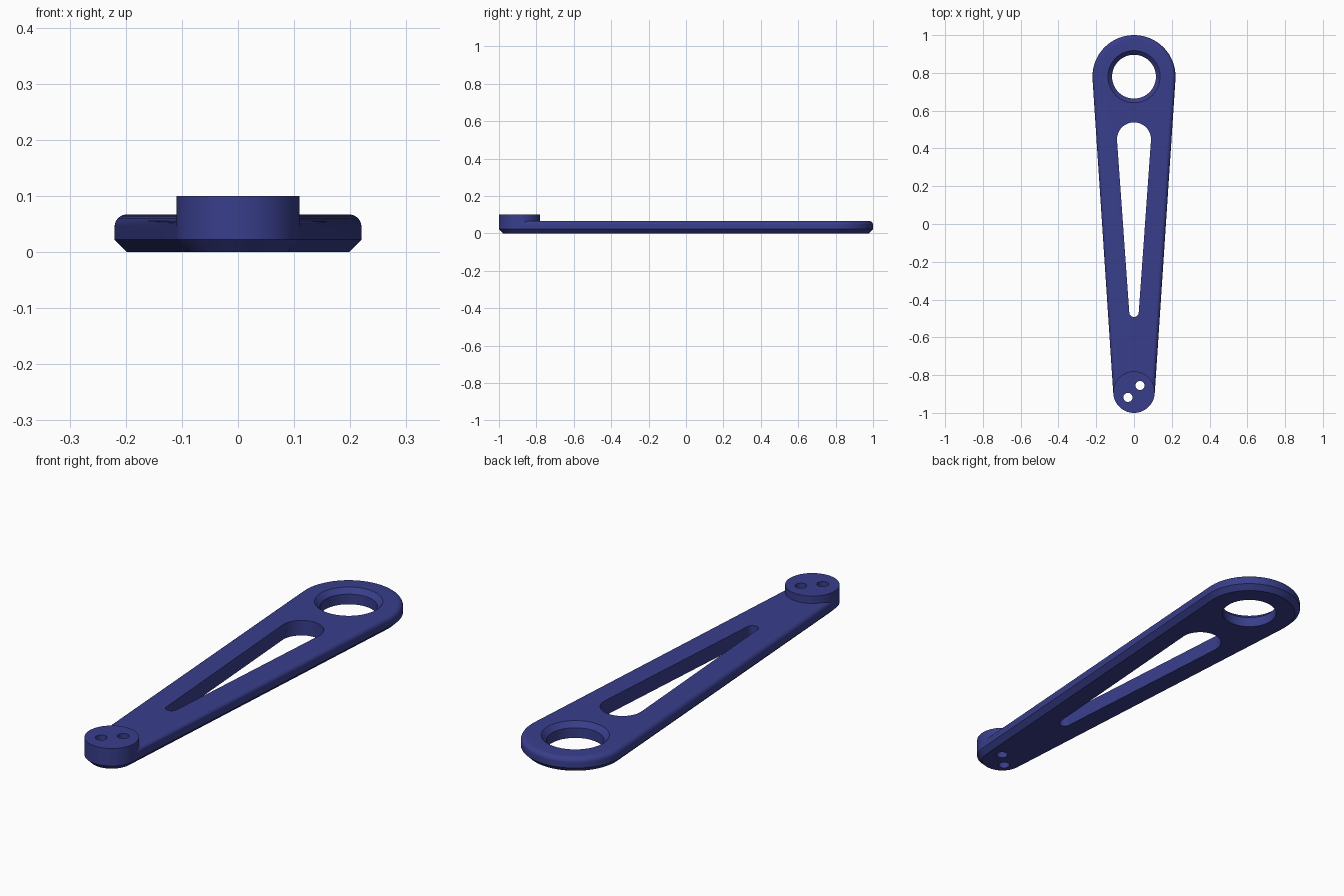
import bpy, bmesh, math

if "Cube" in bpy.data.objects:
    bpy.data.objects.remove(bpy.data.objects["Cube"])

navy = bpy.data.materials.new("navy_blue")
navy.diffuse_color = (0.04, 0.048, 0.26, 1)
navy.use_nodes = True
navy.node_tree.nodes["Principled BSDF"].inputs["Base Color"].default_value = navy.diffuse_color


def tapered_loft(name, big, small, layers, x=0.0):
    """Loft the hull of two circles (y, radius) through layers of (z, inset)."""
    (y1, r1), (y2, r2) = big, small
    phi = math.asin((r1 - r2) / (y1 - y2)) if y1 != y2 else PHI
    n = 48

    def arc(y, r, a0, a1):
        return [(x + r * math.cos(a), y + r * math.sin(a))
                for a in (a0 + (a1 - a0) * i / n for i in range(n + 1))]

    bm = bmesh.new()
    rings = []
    for z, d in layers:
        pts = (arc(y1, r1 - d, -phi, math.pi + phi)
               + arc(y2, r2 - d, math.pi + phi, 2 * math.pi - phi))
        rings.append([bm.verts.new((px, py, z)) for px, py in pts])
    count = len(rings[0])
    for lo, hi in zip(rings, rings[1:]):
        for i in range(count):
            j = (i + 1) % count
            bm.faces.new((lo[i], lo[j], hi[j], hi[i]))
    bm.faces.new(rings[0][::-1])
    bm.faces.new(rings[-1])
    bmesh.ops.remove_doubles(bm, verts=bm.verts, dist=1e-5)
    bmesh.ops.recalc_face_normals(bm, faces=bm.faces)
    mesh = bpy.data.meshes.new(name)
    bm.to_mesh(mesh)
    bm.free()
    mesh.materials.append(navy)
    obj = bpy.data.objects.new(name, mesh)
    bpy.context.collection.objects.link(obj)
    return obj


def combine(target, other, operation):
    """Apply a boolean and discard the helper."""
    mod = target.modifiers.new(operation, 'BOOLEAN')
    mod.operation, mod.object, mod.solver = operation, other, 'EXACT'
    bpy.context.view_layer.objects.active = target
    bpy.ops.object.modifier_apply(modifier=mod.name)
    bpy.data.objects.remove(other)


BIG, SMALL = (0.78, 0.22), (-0.89, 0.11)
PHI = math.asin((BIG[1] - SMALL[1]) / (BIG[0] - SMALL[0]))
TOP, EDGE = 0.067, 0.022

# Arm plate: chamfered underside, rounded upper edge
layers = [(0, EDGE), (EDGE, 0)]
for i in range(9):
    a = math.pi / 2 * i / 8
    layers.append((TOP - EDGE + EDGE * math.sin(a), EDGE * (1 - math.cos(a))))
arm = tapered_loft("arm", BIG, SMALL, layers)

# Raised round boss at the narrow end
boss = tapered_loft("boss", SMALL, SMALL, [(TOP - EDGE, 0), (0.1, 0)])
combine(arm, boss, 'UNION')

# Large hole with a countersunk upper rim
hub = (0.78, 0.116)
combine(arm, tapered_loft("hub_hole", hub, hub,
        [(-0.1, 0), (TOP - EDGE, 0), (TOP, -EDGE), (0.2, -EDGE)]), 'DIFFERENCE')

# Tapered slot along the arm
combine(arm, tapered_loft("slot", (0.448, 0.09), (-0.467, 0.025),
        [(-0.1, 0), (0.2, 0)]), 'DIFFERENCE')

# Pair of small holes through the boss
for x, y in ((0.032, -0.855), (-0.032, -0.918)):
    pin = (y, 0.024)
    combine(arm, tapered_loft("pin_hole", pin, pin,
            [(-0.1, 0), (0.2, 0)], x), 'DIFFERENCE')

bpy.ops.object.select_all(action='DESELECT')
arm.select_set(True)
bpy.context.view_layer.objects.active = arm
bpy.ops.object.shade_smooth_by_angle(angle=math.radians(30))
